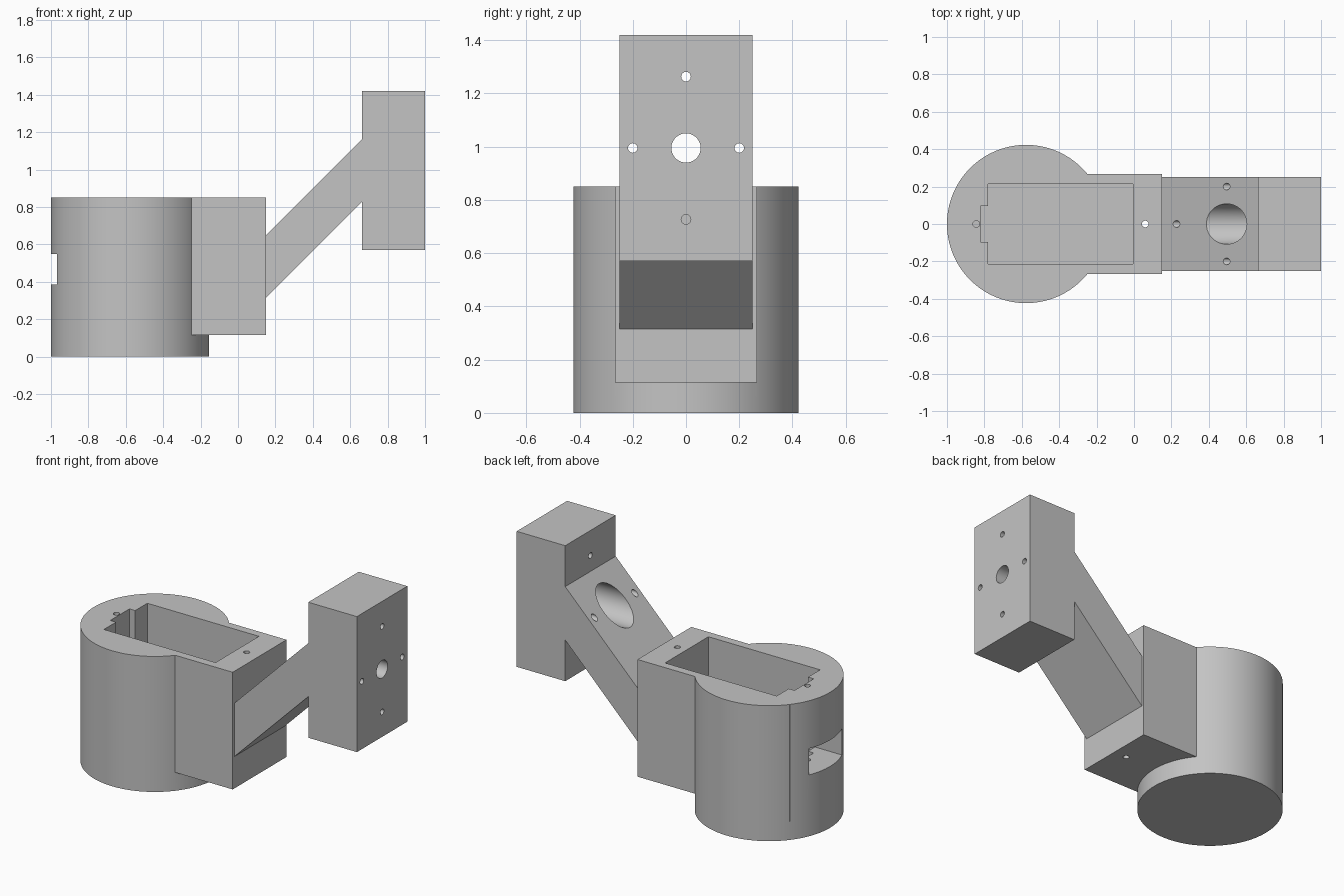
import bpy
from mathutils import Matrix

cube = bpy.data.objects.get("Cube")
if cube:
    bpy.data.objects.remove(cube, do_unlink=True)

grey = bpy.data.materials.new("plain grey")
grey.use_nodes = True
GREY = (0.55, 0.55, 0.55, 1)
grey.diffuse_color = GREY
grey.node_tree.nodes["Principled BSDF"].inputs["Base Color"].default_value = GREY


def finish(ob, name):
    ob.name = ob.data.name = name
    ob.data.materials.clear()
    ob.data.materials.append(grey)
    return ob


def box(name, x, y, z):
    """Box from (low, high) ranges in x and z, and a half width in y."""
    bpy.ops.mesh.primitive_cube_add(size=1)
    ob = bpy.context.object
    size = Matrix.Diagonal((x[1] - x[0], 2 * y, z[1] - z[0], 1))
    ob.data.transform(Matrix.Translation((sum(x) / 2, 0, sum(z) / 2)) @ size)
    return finish(ob, name)


def rod(name, radius, span, axis, a, b, sides=48):
    """Cylinder along x (a, b = y, z) or along z (a, b = x, y)."""
    bpy.ops.mesh.primitive_cylinder_add(vertices=sides, radius=radius, depth=span[1] - span[0])
    ob = bpy.context.object
    mid = sum(span) / 2
    if axis == "x":
        ob.data.transform(Matrix.Translation((mid, a, b)) @ Matrix.Rotation(1.5707963, 4, "Y"))
    else:
        ob.data.transform(Matrix.Translation((a, b, mid)))
    return finish(ob, name)


def combine(target, tool, operation):
    mod = target.modifiers.new(operation, "BOOLEAN")
    mod.operation, mod.object, mod.solver = operation, tool, "EXACT"
    bpy.context.view_layer.objects.active = target
    bpy.ops.object.modifier_apply(modifier=mod.name)
    bpy.data.objects.remove(tool, do_unlink=True)


# Housing: round drum merged with a rectangular case
FLOOR, TOP = 0.115, 0.85
housing = rod("housing", 0.423, (0, TOP), "z", -0.577, 0, sides=128)
combine(housing, box("case", (-0.907, 0.15), 0.267, (FLOOR, TOP)), "UNION")

# Pocket with a cable notch, side slot and two screw holes
for cutter in (
    box("pocket", (-0.78, -0.005), 0.215, (0.33, 1)),
    box("cable_notch", (-0.82, -0.7), 0.095, (0.33, 1)),
    box("side_slot", (-1.1, -0.7), 0.164, (0.385, 0.55)),
    rod("blind_screw_hole", 0.018, (0.13, 1), "z", -0.843, 0, 24),
    rod("through_screw_hole", 0.018, (0, 1), "z", 0.06, 0, 24),
):
    combine(housing, cutter, "DIFFERENCE")

# Slanted arm: a box sheared upward along x
arm = box("arm", (0.15, 0.663), 0.25, (0.315, 0.65))
for v in arm.data.vertices:
    v.co.z += v.co.x - 0.15

# Upright mounting block
block = box("mounting_block", (0.663, 1), 0.25, (0.57, 1.42))

# Bores through arm and block, along x
MID = 0.995
for part in (arm, block):
    for y, z in ((0.2, MID), (-0.2, MID), (0, MID + 0.268), (0, MID - 0.268)):
        if part == arm and z > MID:
            continue
        combine(part, rod("screw_hole", 0.018, (0.1, 1.1), "x", y, z, 24), "DIFFERENCE")
    combine(part, rod("wide_bore", 0.108, (0.1, 0.83), "x", 0, MID), "DIFFERENCE")
combine(block, rod("shaft_hole", 0.055, (0.5, 1.1), "x", 0, MID), "DIFFERENCE")

for part in (housing, arm, block):
    bpy.ops.object.select_all(action="DESELECT")
    part.select_set(True)
    bpy.context.view_layer.objects.active = part
    bpy.ops.object.shade_smooth_by_angle(angle=0.5)
